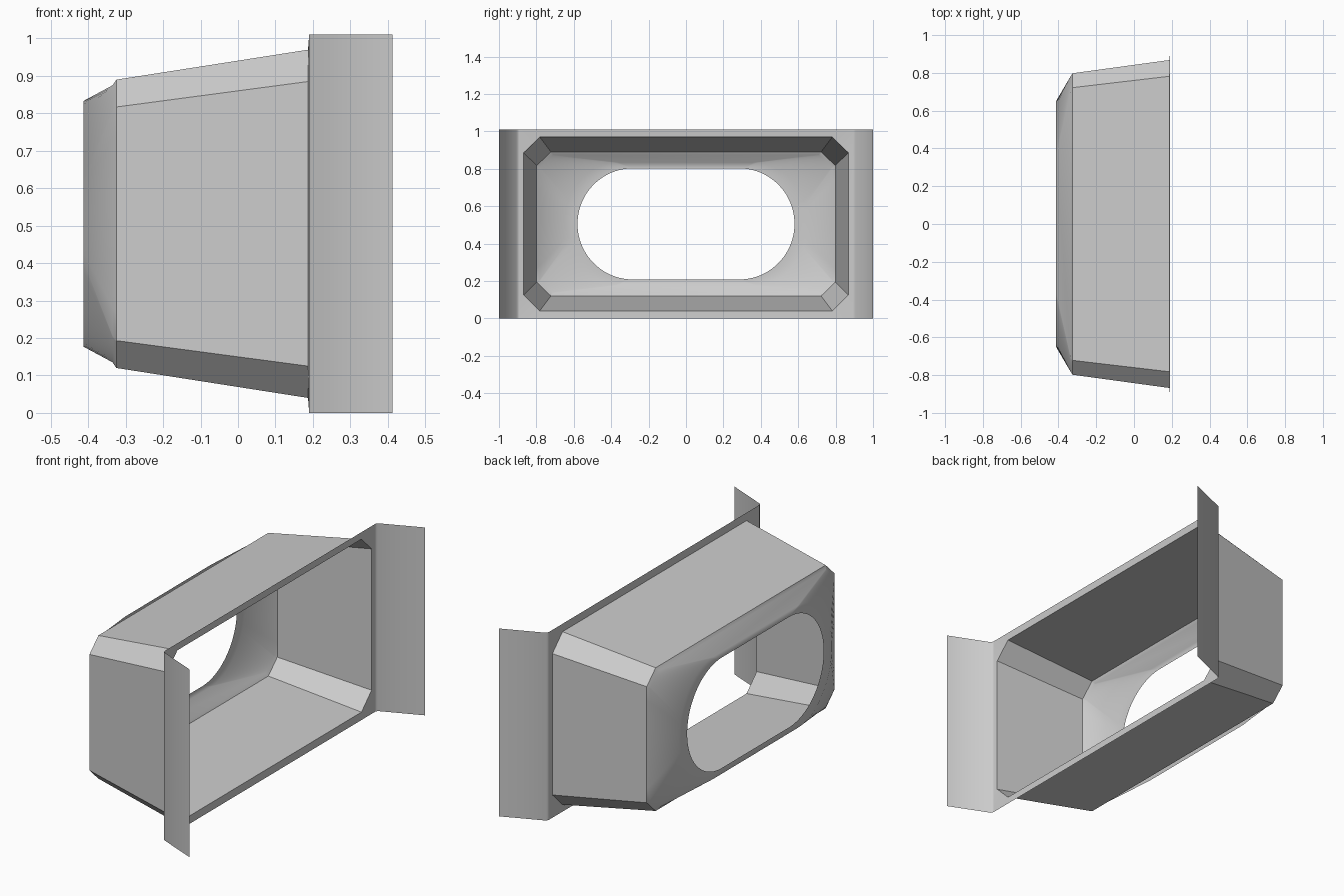
import bpy
import math

cube = bpy.data.objects.get("Cube")
if cube:
    bpy.data.objects.remove(cube, do_unlink=True)

MID = 0.505          # height of the duct axis
STEPS = 20           # segments per quarter of the rounded opening

grey = bpy.data.materials.new("plain grey")
grey.use_nodes = True
colour = (0.6, 0.6, 0.6, 1)
grey.diffuse_color = colour
grey.node_tree.nodes["Principled BSDF"].inputs["Base Color"].default_value = colour


def add_sheet(name, verts, faces, angle):
    mesh = bpy.data.meshes.new(name)
    mesh.from_pydata(verts, [], faces)
    mesh.materials.append(grey)
    obj = bpy.data.objects.new(name, mesh)
    bpy.context.collection.objects.link(obj)
    bpy.ops.object.select_all(action='DESELECT')
    obj.select_set(True)
    bpy.context.view_layer.objects.active = obj
    bpy.ops.object.shade_smooth_by_angle(angle=math.radians(angle))
    return obj


def full_ring(x, quarter):
    """Mirror a quarter outline (top to side) into a closed ring."""
    back = [p for p in reversed(quarter) if p[1] > 1e-6]
    loop = quarter + [(y, -z) for y, z in back]
    loop += [(-y, -z) for y, z in quarter] + [(-y, z) for y, z in back]
    return [(x, y, MID + z) for y, z in loop]


def loft(name, rings, angle):
    n = len(rings[0])
    verts = [v for ring in rings for v in ring]
    faces = [(r * n + i, r * n + (i + 1) % n,
              (r + 1) * n + (i + 1) % n, (r + 1) * n + i)
             for r in range(len(rings) - 1) for i in range(n)]
    return add_sheet(name, verts, faces, angle)


def lerp(a, b, t):
    return (a[0] + (b[0] - a[0]) * t, a[1] + (b[1] - a[1]) * t)


def chamfered(half_y, half_z, cut_y, cut_z):
    """Quarter of a chamfered rectangle, sampled to match the opening."""
    a, b = (half_y - cut_y, half_z), (half_y, half_z - cut_z)
    split = 0.8
    points = []
    for k in range(STEPS + 1):
        t = k / STEPS
        if t <= split:
            points.append(lerp(a, b, t / split))
        else:
            points.append(lerp(b, (half_y, 0), (t - split) / (1 - split)))
    return points


def slot(straight, radius_y, radius_z):
    """Quarter of a slot with rounded ends."""
    angles = [math.pi / 2 * k / STEPS for k in range(STEPS + 1)]
    return [(straight + radius_y * math.sin(a), radius_z * math.cos(a)) for a in angles]


# Tapered body with chamfered corners
loft("tapered_body", [
    full_ring(0.187, [(0.782, 0.465), (0.868, 0.38)]),
    full_ring(-0.325, [(0.722, 0.385), (0.798, 0.312)]),
], 30)

# Sloping end that blends the body into the rounded opening, with a flat lip
loft("rounded_nozzle", [
    full_ring(-0.325, chamfered(0.798, 0.385, 0.076, 0.073)),
    full_ring(-0.335, chamfered(0.783, 0.37, 0.074, 0.071)),
    full_ring(-0.413, slot(0.36, 0.29, 0.328)),
    full_ring(-0.413, slot(0.285, 0.295, 0.297)),
], 40)

# Narrow rectangular flange around the wide end
loft("flange", [
    full_ring(0.19, [(0.782, 0.505), (0.895, 0.505), (0.895, 0.38)]),
    full_ring(0.187, [(0.782, 0.465), (0.825, 0.4225), (0.868, 0.38)]),
], 30)

# Upright side flaps, bent outward from the flange
profile = [(0.19, 0.895), (0.196, 0.908), (0.413, 1.0)]
for name, side in (("right_flap", 1), ("left_flap", -1)):
    verts = [(x, side * y, z) for z in (0, 2 * MID) for x, y in profile]
    faces = [(0, 3, 4, 1), (1, 4, 5, 2)]
    if side < 0:
        faces = [f[::-1] for f in faces]
    add_sheet(name, verts, faces, 45)
